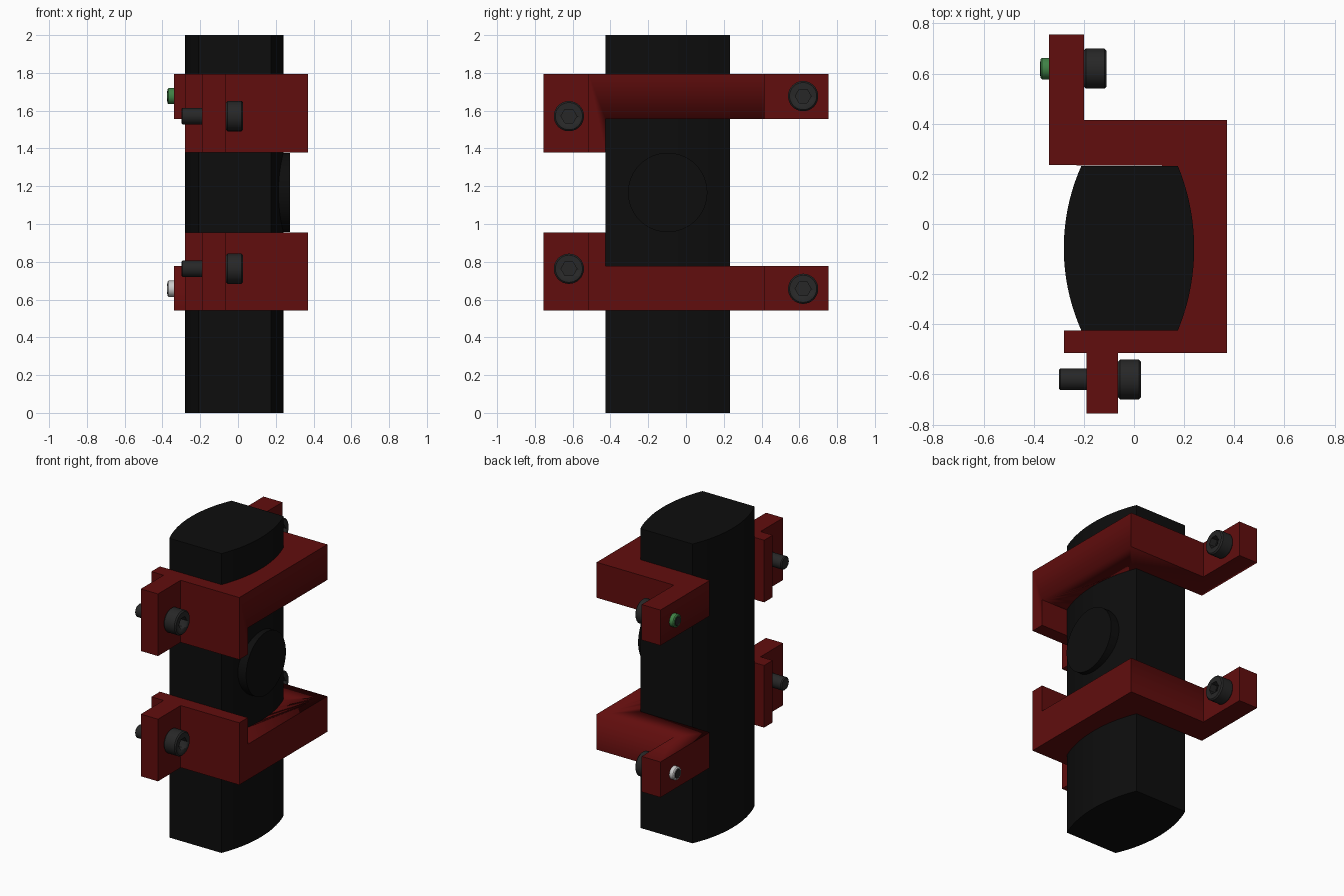
import bpy, bmesh
from math import pi, cos, sin, radians

if "Cube" in bpy.data.objects:
    bpy.data.objects.remove(bpy.data.objects["Cube"])

MID_Z = 1.167        # symmetry plane between the two brackets


def material(name, rgb):
    m = bpy.data.materials.new(name)
    m.diffuse_color = (*rgb, 1)
    m.use_nodes = True
    m.node_tree.nodes["Principled BSDF"].inputs["Base Color"].default_value = m.diffuse_color
    return m


BLACK = material("black", (0.004, 0.004, 0.004))
STEEL = material("dark_steel", (0.02, 0.02, 0.02))
RED = material("red", (0.12, 0.004, 0.004))
GREEN = material("green", (0.05, 0.22, 0.06))
WHITE = material("white", (0.8, 0.8, 0.8))


def make(name, bm, mat):
    bmesh.ops.recalc_face_normals(bm, faces=bm.faces)
    me = bpy.data.meshes.new(name)
    bm.to_mesh(me)
    bm.free()
    me.shade_smooth()
    me.set_sharp_from_angle(angle=radians(30))
    me.materials.append(mat)
    ob = bpy.data.objects.new(name, me)
    bpy.context.collection.objects.link(ob)
    return ob


def prism(name, pts, z0, z1, mat):
    bm = bmesh.new()
    low = [bm.verts.new((x, y, z0)) for x, y in pts]
    high = [bm.verts.new((x, y, z1)) for x, y in pts]
    n = len(pts)
    bm.faces.new(low)
    bm.faces.new(high)
    for i in range(n):
        j = (i + 1) % n
        bm.faces.new((low[i], low[j], high[j], high[i]))
    return make(name, bm, mat)


def rod(name, x0, x1, y, z, r, mat, chamfer=0.0, sides=32):
    """Cylinder along x with optional chamfered ends."""
    c = chamfer
    rings = [(x0, r - c), (x0 + c, r), (x1 - c, r), (x1, r - c)] if c else [(x0, r), (x1, r)]
    bm = bmesh.new()
    loops = [[bm.verts.new((x, y + q * cos(2 * pi * i / sides), z + q * sin(2 * pi * i / sides)))
              for i in range(sides)] for x, q in rings]
    for a, b in zip(loops, loops[1:]):
        for i in range(sides):
            j = (i + 1) % sides
            bm.faces.new((a[i], a[j], b[j], b[i]))
    bm.faces.new(loops[0])
    bm.faces.new(loops[-1])
    return make(name, bm, mat)


def cut(ob, cutter):
    mod = ob.modifiers.new("cut", 'BOOLEAN')
    mod.operation = 'DIFFERENCE'
    mod.solver = 'EXACT'
    mod.object = cutter
    dg = bpy.context.evaluated_depsgraph_get()
    me = bpy.data.meshes.new_from_object(ob.evaluated_get(dg))
    ob.modifiers.clear()
    ob.data = me
    bpy.data.objects.remove(cutter)


def bulge(x_end, x_mid, y0, y1, n=24):
    """Circular arc from (x_end, y0) to (x_end, y1) passing x_mid halfway."""
    h, s = abs(y1 - y0) / 2, abs(x_mid - x_end)
    rad = (h * h + s * s) / (2 * s)
    sign = 1 if x_mid > x_end else -1
    cx, cy = x_mid - sign * rad, (y0 + y1) / 2
    pts = []
    for i in range(n + 1):
        y = y0 + (y1 - y0) * i / n
        pts.append((cx + sign * (rad * rad - (y - cy) ** 2) ** 0.5, y))
    return pts


# Main column with bulged left and right sides
right_arc = bulge(0.175, 0.24, -0.425, 0.232)
left_arc = bulge(-0.21, -0.28, 0.232, -0.425)
prism("column", right_arc + left_arc, 0, 2, BLACK)

# Round button on the right side
rod("round_button", 0.1, 0.275, -0.097, MID_Z, 0.21, BLACK, sides=64)

# Bracket outline seen from above
outline = [(-0.34, 0.235), (-0.34, 0.755), (-0.2, 0.755), (-0.2, 0.415),
           (0.37, 0.415), (0.37, -0.515), (-0.063, -0.515), (-0.063, -0.755),
           (-0.19, -0.755), (-0.19, -0.515), (-0.28, -0.515), (-0.28, -0.425)] + right_arc


def screw(name, x_head, x_tip, y, z):
    head = rod(name + "_head", x_head, x_head + 0.09, y, z, 0.08, STEEL, 0.008)
    cut(head, rod("socket_cutter", x_head + 0.045, x_head + 0.2, y, z, 0.042, STEEL, sides=6))
    rod(name + "_shank", x_tip, x_head + 0.01, y, z, 0.043 if y < 0 else 0.034, STEEL, 0.006)


for level, s, tip in (("upper", 1, GREEN), ("lower", -1, WHITE)):
    def zz(d):
        return MID_Z + s * d

    # Bracket: full-height front plate and tab, slimmer arm behind
    lo, hi = sorted((zz(0.211), zz(0.626)))
    bracket = prism(level + "_bracket", outline, lo, hi, RED)
    lo, hi = sorted((zz(0.1), zz(0.389)))
    cut(bracket, prism("arm_cutter", [(-1, -0.425), (1, -0.425), (1, 1), (-1, 1)], lo, hi, RED))

    # Cap screws through the tabs, with a coloured tip collar at the back
    screw(level + "_front_screw", -0.063, -0.3, -0.62, zz(0.404))
    screw(level + "_back_screw", -0.2, -0.375, 0.62, zz(0.51))
    rod(level + "_tip_collar", -0.373, -0.33, 0.62, zz(0.51), 0.043, tip, 0.006)
